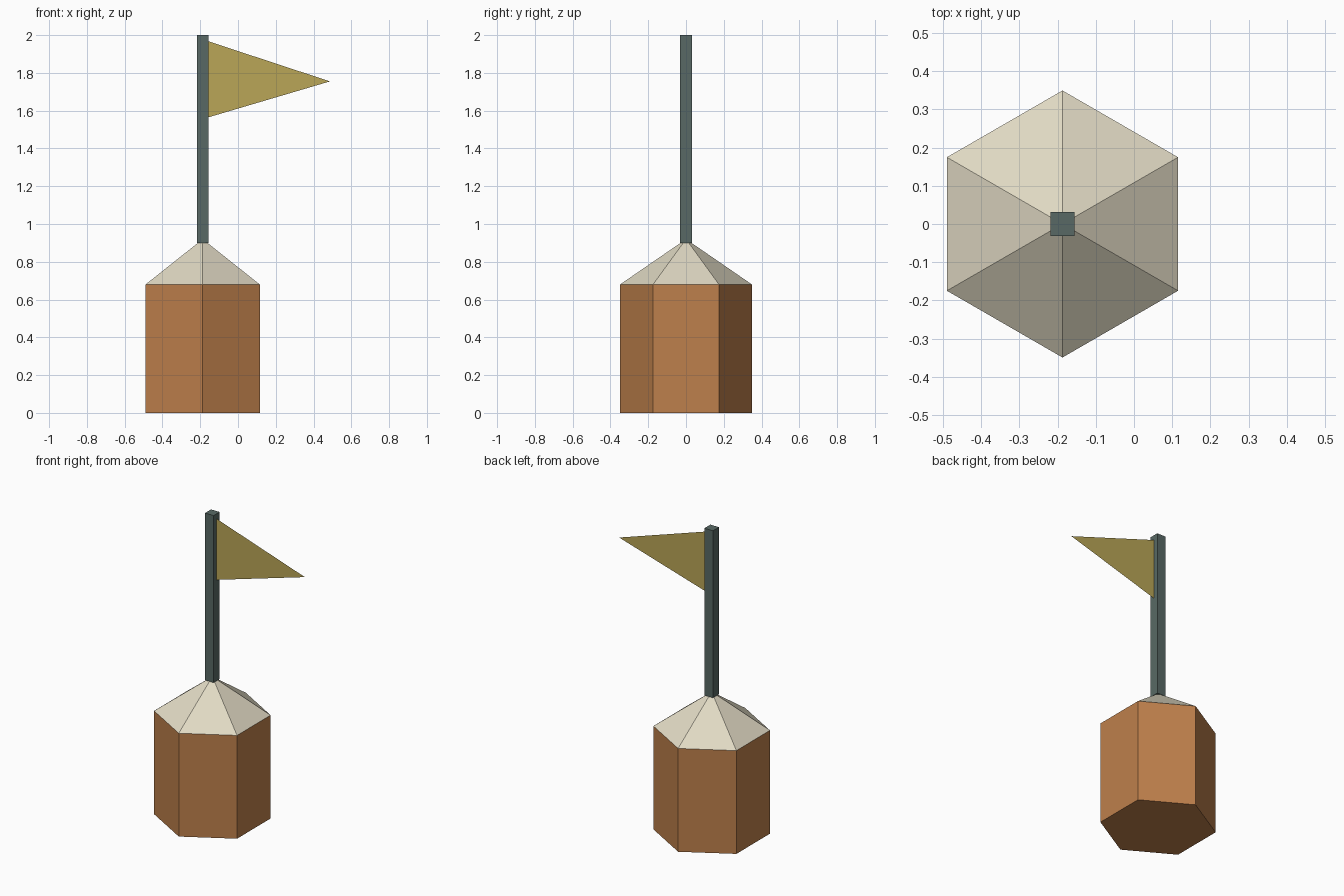
import bpy, math

if "Cube" in bpy.data.objects:
    bpy.data.objects.remove(bpy.data.objects["Cube"])

CX = -0.187        # shared axis of tower and pole
R = 0.349          # corner radius of the hexagon
WALL = 0.68        # wall height


def material(name, rgb):
    m = bpy.data.materials.new(name)
    m.diffuse_color = (*rgb, 1.0)
    m.use_nodes = True
    m.node_tree.nodes["Principled BSDF"].inputs["Base Color"].default_value = m.diffuse_color
    return m


def build(name, verts, faces, mat):
    mesh = bpy.data.meshes.new(name)
    mesh.from_pydata(verts, [], faces)
    mesh.materials.append(mat)
    obj = bpy.data.objects.new(name, mesh)
    bpy.context.collection.objects.link(obj)
    return obj


def ring(sides, radius, z, turn):
    return [(CX + radius * math.cos(turn + i * math.tau / sides),
             radius * math.sin(turn + i * math.tau / sides), z)
            for i in range(sides)]


def prism(name, sides, radius, z0, z1, turn, mat):
    verts = ring(sides, radius, z0, turn) + ring(sides, radius, z1, turn)
    faces = [(i, (i + 1) % sides, sides + (i + 1) % sides, sides + i)
             for i in range(sides)]
    faces += [tuple(reversed(range(sides))), tuple(range(sides, 2 * sides))]
    return build(name, verts, faces, mat)


brown = material("warm_brown", (0.515, 0.216, 0.072))
cream = material("cream", (0.752, 0.701, 0.552))
slate = material("slate_green", (0.098, 0.141, 0.130))
gold = material("dull_gold", (0.49, 0.38, 0.095))

# Hexagonal tower wall
prism("tower_wall", 6, R, 0.0, WALL, math.pi / 6, brown)

# Pyramid roof flush with the wall
build("roof", ring(6, R, WALL, math.pi / 6) + [(CX, 0, 0.92)],
      [(i, (i + 1) % 6, 6) for i in range(6)], cream)

# Square flag pole
HALF = 0.031
prism("flag_pole", 4, HALF * math.sqrt(2), 0.90, 2.0, math.pi / 4, slate)

# Single-sheet pennant
build("pennant", [(CX + HALF, 0, 1.565), (0.487, 0, 1.755), (CX + HALF, 0, 1.967)],
      [(0, 1, 2)], gold)
